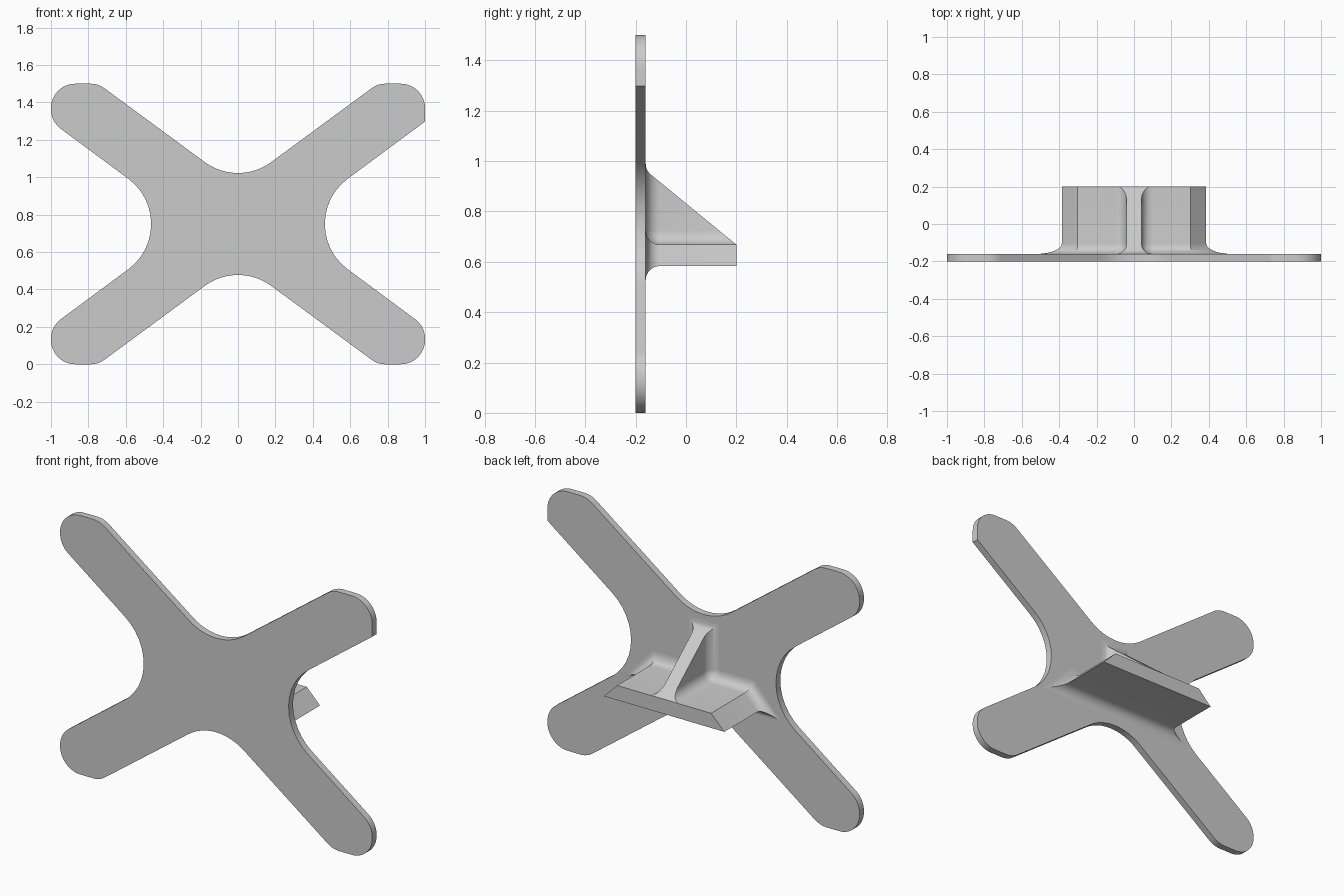
import bpy
import bmesh
from math import cos, sin, tan, atan, pi, sqrt
from mathutils import Vector

if "Cube" in bpy.data.objects:
    bpy.data.objects.remove(bpy.data.objects["Cube"], do_unlink=True)

grey = bpy.data.materials.new("plain grey")
grey.use_nodes = True
grey.diffuse_color = (0.6, 0.6, 0.6, 1)
grey.node_tree.nodes["Principled BSDF"].inputs["Base Color"].default_value = grey.diffuse_color

FRONT, BACK, TIP = -0.2, -0.16, 0.2      # plate faces and shelf edge along y
R = 0.056                                # root fillet radius
SINK = 0.005                             # overlap hidden inside neighbours
SHELF_LOW, SHELF_TOP = 0.583, 0.668
STEPS = 8
arc_steps = [R * (1 - cos(pi / 2 * i / STEPS)) for i in range(STEPS + 1)]


def loft(name, loops):
    """Skin a list of equal-length closed loops and cap both ends."""
    bm = bmesh.new()
    rings = [[bm.verts.new(p) for p in loop] for loop in loops]
    n = len(rings[0])
    for a, b in zip(rings, rings[1:]):
        for i in range(n):
            j = (i + 1) % n
            bm.faces.new((a[i], a[j], b[j], b[i]))
    bm.faces.new(rings[0])
    bm.faces.new(rings[-1])
    bmesh.ops.remove_doubles(bm, verts=bm.verts, dist=1e-5)
    bmesh.ops.recalc_face_normals(bm, faces=bm.faces)
    mesh = bpy.data.meshes.new(name)
    bm.to_mesh(mesh)
    bm.free()
    mesh.materials.append(grey)
    obj = bpy.data.objects.new(name, mesh)
    bpy.context.collection.objects.link(obj)
    bpy.ops.object.select_all(action="DESELECT")
    obj.select_set(True)
    bpy.context.view_layer.objects.active = obj
    bpy.ops.object.shade_smooth_by_angle(angle=pi / 6)


def round_corners(corners, steps=12):
    """Replace each (x, z, radius) corner by a tangent arc."""
    out = []
    for i, (x, z, r) in enumerate(corners):
        p = Vector((x, z))
        if r == 0:
            out.append(p)
            continue
        a = (Vector(corners[i - 1][:2]) - p).normalized()
        b = (Vector(corners[(i + 1) % len(corners)][:2]) - p).normalized()
        half = a.angle(b) / 2
        mid = (a + b).normalized()
        centre = p + mid * (r / sin(half))
        side = (a - b).normalized()
        sweep = pi / 2 - half
        for k in range(steps + 1):
            t = sweep * (1 - 2 * k / steps)
            out.append(centre + r * (side * sin(t) - mid * cos(t)))
    return out


# Cross-shaped plate: four arms with rounded ends and round valleys between
arm = [(1, 0.548, 0.13), (1, 0.75, 0.13), (0.747, 0.75, 0.13)]
top_valley, side_valley = (0, 0.2, 0.3), (0.26, 0, 0.3)
corners = []
for sx, sz in ((1, 1), (-1, 1), (-1, -1), (1, -1)):
    same = sx == sz
    part = arm + [top_valley] if same else arm[::-1] + [side_valley]
    corners += [(x * sx, z * sz + 0.75, r) for x, z, r in part]
# One arm end keeps a sharp lower corner
corners[0] = corners[0][:2] + (0,)
outline = round_corners(corners)
loft("cross_plate", [[(p.x, y, p.y) for p in outline] for y in (FRONT, BACK)])

# Shelf: trapezoid prism flaring into the plate with a mitred fillet
loops = []
for u in [-SINK] + arc_steps + [TIP - BACK]:
    d = R - sqrt(max(0, R * R - max(0, R - u) ** 2))
    low = 0.386 + d / tan(pi / 8)
    top = 0.301 + d * tan(pi / 8)
    y = BACK + u
    loops.append([(-low, y, SHELF_LOW - d), (low, y, SHELF_LOW - d),
                  (top, y, SHELF_TOP + d), (-top, y, SHELF_TOP + d)])
loft("shelf", loops)

# Triangular rib, blended into both plate and shelf
SLOPE = 0.82
DEPTH = TIP - BACK
lean = atan(1 / SLOPE)
tangent = R * tan(lean / 2)


def rib_height(u):
    if u < tangent * sin(lean):
        u = max(u, 0)
        return SLOPE * DEPTH + tangent - sqrt(R * R - (R - u) ** 2)
    return SLOPE * (DEPTH - u)


def rib_half_width(u, v):
    gap = R * R - max(0, R - u) ** 2 - max(0, R - v) ** 2
    return 0.04 + R - sqrt(max(0, gap))


loops = []
runout = [DEPTH - s / SLOPE for s in reversed(arc_steps)]
runout[-1] -= 0.001
for u in [-SINK] + arc_steps + runout:
    height = rib_height(u)
    rows = [-SINK] + [min(v, height) for v in arc_steps] + [height]
    side = [(rib_half_width(u, v), BACK + u, SHELF_TOP + v) for v in rows]
    loops.append(side + [(-x, y, z) for x, y, z in reversed(side)])
loft("rib", loops)
